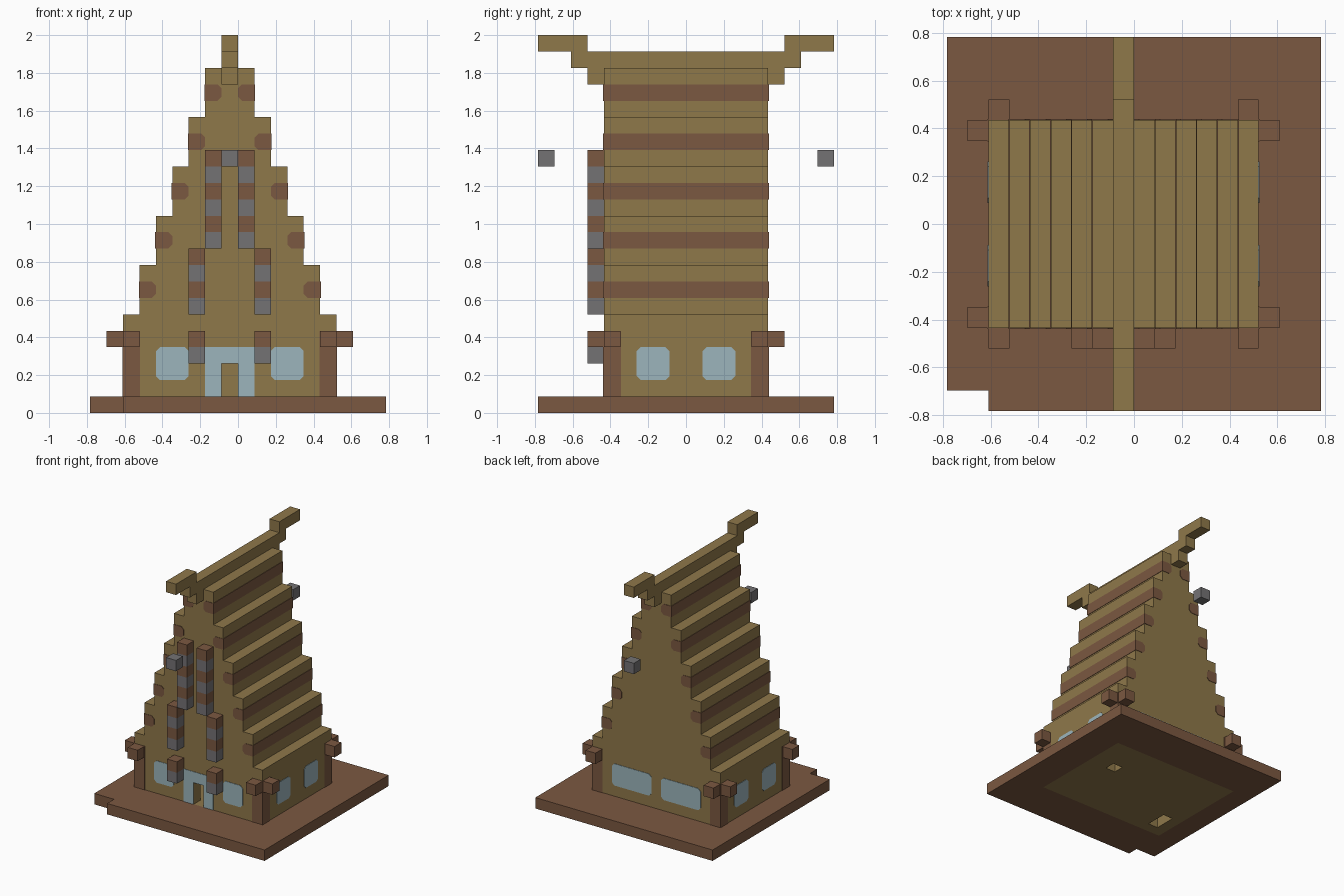
import bpy
import bmesh
from mathutils import Vector

U = 2 / 23      # one block
LIFT = 0.04     # raised thickness of painted plates, in blocks
CUT = 0.24      # cut corner of painted plates, in blocks

if "Cube" in bpy.data.objects:
    bpy.data.objects.remove(bpy.data.objects["Cube"])


def material(name, r, g, b):
    def linear(v):
        v /= 255
        return v / 12.92 if v < 0.04045 else ((v + 0.055) / 1.055) ** 2.4
    colour = (linear(r), linear(g), linear(b), 1)
    mat = bpy.data.materials.new(name)
    mat.use_nodes = True
    mat.diffuse_color = colour
    bsdf = mat.node_tree.nodes["Principled BSDF"]
    bsdf.inputs["Base Color"].default_value = colour
    bsdf.inputs["Roughness"].default_value = 0.9
    return mat


wood = material("light wood", 143, 120, 74)
brown = material("dark wood", 123, 88, 65)
stone = material("grey stone", 116, 114, 116)
glass = material("pale blue glass", 156, 181, 188)


def prism(name, outline, axis, start, end, mat):
    """Extrude a flat outline, in block units, along one axis."""
    def place(a, b, d):
        return Vector({"x": (d, a, b), "y": (a, d, b), "z": (a, b, d)}[axis]) * U
    bm = bmesh.new()
    face = bm.faces.new([bm.verts.new(place(a, b, start)) for a, b in outline])
    moved = bmesh.ops.extrude_face_region(bm, geom=[face], use_keep_orig=True)
    shift = place(0, 0, end - start)
    verts = [v for v in moved["geom"] if isinstance(v, bmesh.types.BMVert)]
    bmesh.ops.translate(bm, verts=verts, vec=shift)
    bmesh.ops.recalc_face_normals(bm, faces=bm.faces)
    mesh = bpy.data.meshes.new(name)
    bm.to_mesh(mesh)
    bm.free()
    mesh.materials.append(mat)
    obj = bpy.data.objects.new(name, mesh)
    bpy.context.scene.collection.objects.link(obj)
    return obj


def box(name, x, y, z, mat):
    outline = [(x[0], y[0]), (x[1], y[0]), (x[1], y[1]), (x[0], y[1])]
    return prism(name, outline, "z", z[0], z[1], mat)


def carve(obj, *cutters):
    """Subtract boxes from an object and discard them."""
    for cutter in cutters:
        mod = obj.modifiers.new("cut", "BOOLEAN")
        mod.operation = "DIFFERENCE"
        mod.solver = "EXACT"
        mod.object = cutter
    graph = bpy.context.evaluated_depsgraph_get()
    mesh = bpy.data.meshes.new_from_object(obj.evaluated_get(graph))
    obj.modifiers.clear()
    obj.data = mesh
    for cutter in cutters:
        bpy.data.objects.remove(cutter)


def clipped(a, b, low, high, left=True, right=True):
    """Rectangle outline with its chosen side corners cut."""
    l, r = CUT * left, CUT * right
    points = [(a + l, low), (b - r, low), (b, low + r), (b, high - r),
              (b - r, high), (a + l, high), (a, high - l), (a, low + l)]
    return [p for i, p in enumerate(points) if p != points[i - 1]]


# Platform with a notched corner, and the floor let into it
platform = prism("platform", [(-7, -9), (9, -9), (9, 9), (-9, 9), (-9, -8), (-7, -8)],
                 "z", 0, 1, brown)
carve(platform, box("floor_cutter", (-7, 6), (-5, 5), (-1, 2), wood))
floor = box("floor", (-7, 6), (-5, 5), (0, 1), wood)
carve(floor, box("hole_cutter", (3, 4), (1, 2), (-1, 2), wood),
      box("hole_cutter", (-6, -5), (-4, -2), (-1, 2), wood))

# Hollow ground storey with a doorway
walls = box("ground_walls", (-7, 6), (-5, 5), (1, 6), wood)
carve(walls, box("room_cutter", (-6, 5), (-4, 4), (0.5, 5), wood),
      box("door_cutter", (-1, 0), (-6, -3), (0.4, 3), wood))

# Stepped roof, each step with a dark band on both slopes
for step in range(5):
    left, right, base = step - 6, 5 - step, 6 + 3 * step
    box("roof_step", (left, right), (-5, 5), (base, base + 3), wood)
    for name, a, b, inner_right in (("right_band", left - LIFT, left + 1, True),
                                    ("left_band", right - 1, right + LIFT, False)):
        outline = clipped(a, b, base + 1, base + 2, not inner_right, inner_right)
        prism(name, outline, "y", -5 - LIFT, 5 + LIFT, brown)

# Ridge beam with horns rising at both ends
horn = [(5, 20), (6, 20), (6, 21), (7, 21), (7, 22), (9, 22), (9, 23), (6, 23), (6, 22)]
ridge = horn + [(-y, z) for y, z in reversed(horn)]
prism("ridge_beam", ridge, "x", -1, 0, wood)

# Corner posts and crossing log ends
for x, sx in ((-6.5, -1), (5.5, 1)):
    for sy in (-1, 1):
        y = 4.5 * sy
        half = 0.5 + LIFT
        box("corner_post", (x - half, x + half), (y - half, y + half), (1, 5), brown)
        box("side_log_end", (x + sx - 0.5, x + sx + 0.5), (y - 0.5, y + 0.5), (4, 5), brown)
        box("end_log_end", (x - 0.5, x + 0.5), (y + sy - 0.5, y + sy + 0.5), (4, 5), brown)

# Banded pillars on the front, dark wood at the top
for columns, low, high in (((-2, 0), 10, 16), ((-3, 1), 6, 10), ((-3, 1), 3, 5)):
    for x in columns:
        for z in range(low, high):
            mat = brown if (high - z) % 2 else stone
            box("pillar_block", (x, x + 1), (-6, -5), (z, z + 1), mat)

# Hanging stone lanterns, front and back
for y in (-9, 8):
    box("lantern", (-1, 0), (y, y + 1), (15, 16), stone)

# Windows
for a, b in ((-5, -3), (2, 4)):
    prism("front_window", clipped(a, b, 2, 4), "y", -5 - LIFT, -5, glass)
for a, b in ((-5, -1), (0, 4)):
    prism("back_window", clipped(a, b, 2, 4), "y", 5, 5 + LIFT, glass)
for a, b in ((-3, -1), (1, 3)):
    prism("left_window", clipped(a, b, 2, 4), "x", 6, 6 + LIFT, glass)
    prism("right_window", clipped(a, b, 2, 4), "x", -7 - LIFT, -7, glass)

# Glass surround of the doorway
surround = [(-2, 1), (-1, 1), (-1, 3), (0, 3), (0, 1), (1, 1), (1, 4), (-2, 4)]
prism("door_surround", surround, "y", -5 - LIFT, -5, glass)
